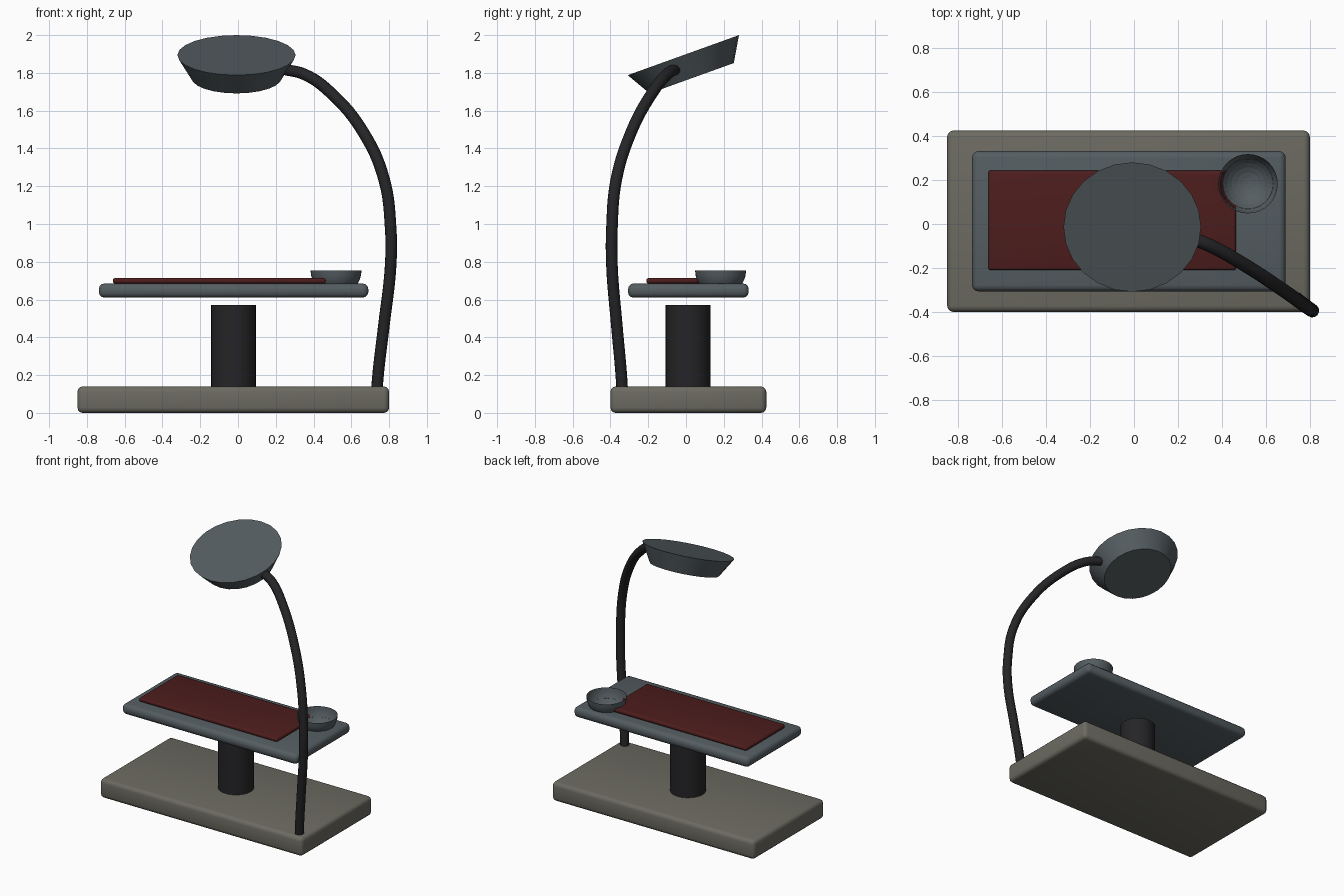
import bpy, bmesh, math
from mathutils import Vector

if "Cube" in bpy.data.objects:
    bpy.data.objects.remove(bpy.data.objects["Cube"])


def material(name, rgb):
    m = bpy.data.materials.new(name)
    m.diffuse_color = (*rgb, 1)
    m.use_nodes = True
    m.node_tree.nodes["Principled BSDF"].inputs["Base Color"].default_value = m.diffuse_color
    return m


STONE = material("warm_grey", (0.15, 0.145, 0.12))
SLATE = material("slate_grey", (0.09, 0.11, 0.12))
BLACK = material("black", (0.018, 0.018, 0.02))
RED = material("dark_red", (0.075, 0.012, 0.012))


def finish(name, mat):
    ob = bpy.context.object
    ob.name = name
    ob.data.materials.append(mat)
    bpy.ops.object.shade_smooth_by_angle(angle=math.radians(40))
    return ob


def slab(name, lo, hi, bevel, mat):
    """Box between two corners with rounded edges."""
    lo, hi = Vector(lo), Vector(hi)
    bpy.ops.mesh.primitive_cube_add(size=1, location=(lo + hi) / 2)
    ob = bpy.context.object
    ob.scale = hi - lo
    bpy.ops.object.transform_apply(location=False, rotation=False)
    ob.modifiers.new("round", "BEVEL").width = bevel
    ob.modifiers["round"].segments = 3
    bpy.ops.object.modifier_apply(modifier="round")
    return finish(name, mat)


# Base plate, pedestal, tray and mat
slab("base", (-0.85, -0.40, 0), (0.80, 0.425, 0.14), 0.028, STONE)
bpy.ops.mesh.primitive_cylinder_add(vertices=24, radius=0.12, depth=0.44,
                                    location=(-0.024, 0.011, 0.35))
finish("pedestal", BLACK)
tray = slab("tray", (-0.737, -0.307, 0.61), (0.69, 0.332, 0.685), 0.03, SLATE)
pad = slab("mat", (-0.663, -0.21, 0.684), (0.465, 0.244, 0.714), 0.013, RED)

# Open half-sphere bowl sunk into the tray
BOWL = (0.519, 0.183, 0.755)


def ball(radius):
    bpy.ops.mesh.primitive_uv_sphere_add(segments=32, ring_count=16,
                                         radius=radius, location=BOWL)
    return bpy.context.object


bowl = ball(0.135)
bm = bmesh.new()
bm.from_mesh(bowl.data)
bmesh.ops.delete(bm, geom=[v for v in bm.verts if v.co.z > 0.001], context="VERTS")
bm.to_mesh(bowl.data)
bm.free()
finish("bowl", SLATE)

# Clear the tray and mat out of the inside of the bowl
cutter = ball(0.134)
cutter.name = "bowl_cutter"
cutter.hide_render = True
for ob in (tray, pad):
    mod = ob.modifiers.new("recess", "BOOLEAN")
    mod.operation = "DIFFERENCE"
    mod.solver = "EXACT"
    mod.object = cutter
    bpy.context.view_layer.objects.active = ob
    bpy.ops.object.modifier_apply(modifier="recess")
bpy.data.objects.remove(cutter)

# Tilted dish-shaped lamp head
tilt = math.radians(19.8)
top = Vector((-0.008, -0.014, 1.894))
axis = Vector((0, -math.sin(tilt), math.cos(tilt)))
bpy.ops.mesh.primitive_cone_add(vertices=24, radius1=0.237, radius2=0.313, depth=0.13,
                                location=top - axis * 0.065, rotation=(tilt, 0, 0))
finish("lamp_head", SLATE)

# Curved lamp arm
path = [(0.732, -0.335, 0.03), (0.738, -0.34, 0.16), (0.772, -0.366, 0.46),
        (0.808, -0.392, 0.78), (0.808, -0.392, 0.98), (0.775, -0.37, 1.23),
        (0.67, -0.295, 1.475), (0.485, -0.175, 1.70), (0.35, -0.10, 1.793),
        (0.25, -0.06, 1.818)]
curve = bpy.data.curves.new("lamp_arm", "CURVE")
curve.dimensions = "3D"
curve.bevel_depth = 0.031
curve.bevel_resolution = 4
curve.resolution_u = 6
curve.use_fill_caps = True
spline = curve.splines.new("BEZIER")
spline.bezier_points.add(len(path) - 1)
for point, co in zip(spline.bezier_points, path):
    point.co = co
    point.handle_left_type = point.handle_right_type = "AUTO"
curve.materials.append(BLACK)
arm = bpy.data.objects.new("lamp_arm", curve)
bpy.context.collection.objects.link(arm)
